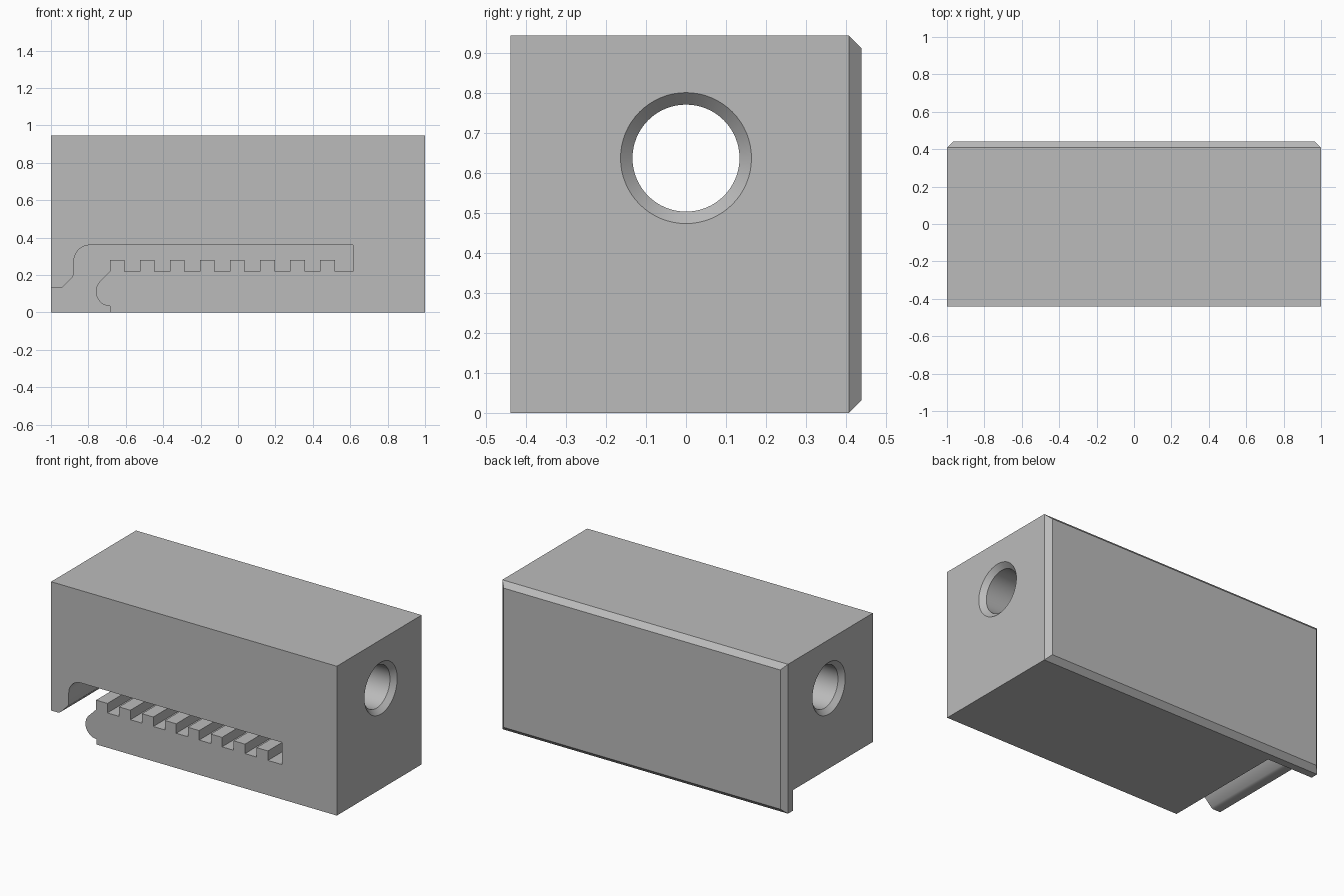
import bpy, bmesh, math
from mathutils import Vector

cube = bpy.data.objects.get("Cube")
if cube:
    bpy.data.objects.remove(cube, do_unlink=True)

HALF_X, HALF_Y, HEIGHT, BEVEL = 1.0, 0.44, 0.945, 0.032
SLOT_BACK = 0.36

grey = bpy.data.materials.new("plain grey")
grey.use_nodes = True
colour = (0.5, 0.5, 0.5, 1)
grey.diffuse_color = colour
grey.node_tree.nodes["Principled BSDF"].inputs["Base Color"].default_value = colour


def make_object(name, bm):
    bmesh.ops.recalc_face_normals(bm, faces=bm.faces)
    mesh = bpy.data.meshes.new(name)
    bm.to_mesh(mesh)
    bm.free()
    mesh.materials.append(grey)
    obj = bpy.data.objects.new(name, mesh)
    bpy.context.collection.objects.link(obj)
    return obj


def arc(cx, cz, radius, start, end, steps=14):
    angles = [math.radians(start + (end - start) * i / steps) for i in range(steps + 1)]
    return [(cx + radius * math.cos(a), cz + radius * math.sin(a)) for a in angles]


def cut(target, cutter):
    mod = target.modifiers.new(cutter.name, 'BOOLEAN')
    mod.operation = 'DIFFERENCE'
    mod.solver = 'EXACT'
    mod.object = cutter
    bpy.context.view_layer.objects.active = target
    bpy.ops.object.modifier_apply(modifier=mod.name)
    bpy.data.objects.remove(cutter, do_unlink=True)


# Block with a chamfer round its back face
bm = bmesh.new()
bmesh.ops.create_cube(bm, size=1)
for v in bm.verts:
    v.co = Vector((v.co.x * 2 * HALF_X, v.co.y * 2 * HALF_Y, (v.co.z + 0.5) * HEIGHT))
back_edges = [e for e in bm.edges if all(v.co.y > 0 for v in e.verts)]
bmesh.ops.bevel(bm, geom=back_edges, offset=BEVEL, segments=1, affect='EDGES')
body = make_object("block_body", bm)

# Toothed slot, open at the front, the end and the bottom
outline = [(-1.1, -0.1), (-1.1, 0.13), (-0.95, 0.13), (-0.935, 0.137), (-0.885, 0.187), (-0.877, 0.205)]
outline += arc(-0.792, 0.275, 0.085, 180, 90)
outline += [(0.615, 0.36), (0.615, 0.22)]
for i in range(7, -1, -1):
    left = -0.685 + 0.1605 * i
    right = left + 0.079
    outline += [(right, 0.22), (right, 0.28), (left, 0.28), (left, 0.22)]
outline += arc(-0.681, 0.112, 0.079, 135, 270)
outline += [(-0.681, -0.1)]

bm = bmesh.new()
face = bm.faces.new([bm.verts.new((x, -HALF_Y - 0.1, z)) for x, z in outline])
extruded = bmesh.ops.extrude_face_region(bm, geom=[face])
moved = [g for g in extruded["geom"] if isinstance(g, bmesh.types.BMVert)]
bmesh.ops.translate(bm, verts=moved, vec=(0, SLOT_BACK + HALF_Y + 0.1, 0))
cut(body, make_object("slot_cutter", bm))

# Through bore, countersunk at both ends
SIDES, BORE, SINK, OVER = 64, 0.134, 0.03, 0.05
stations = [(-HALF_X - OVER, BORE + SINK + OVER), (-HALF_X + SINK, BORE),
            (HALF_X - SINK, BORE), (HALF_X + OVER, BORE + SINK + OVER)]
bm = bmesh.new()
rings = [[bm.verts.new((x, y, z)) for y, z in arc(0, 0.638, r, 0, 360, SIDES)[:-1]]
         for x, r in stations]
for a, b in zip(rings, rings[1:]):
    for i in range(SIDES):
        j = (i + 1) % SIDES
        bm.faces.new((a[i], a[j], b[j], b[i]))
bm.faces.new(rings[0])
bm.faces.new(rings[-1])
cut(body, make_object("bore_cutter", bm))

# Smooth curved walls, sharp edges kept
bpy.ops.object.select_all(action='DESELECT')
body.select_set(True)
bpy.context.view_layer.objects.active = body
bpy.ops.object.shade_smooth_by_angle(angle=math.radians(30))
